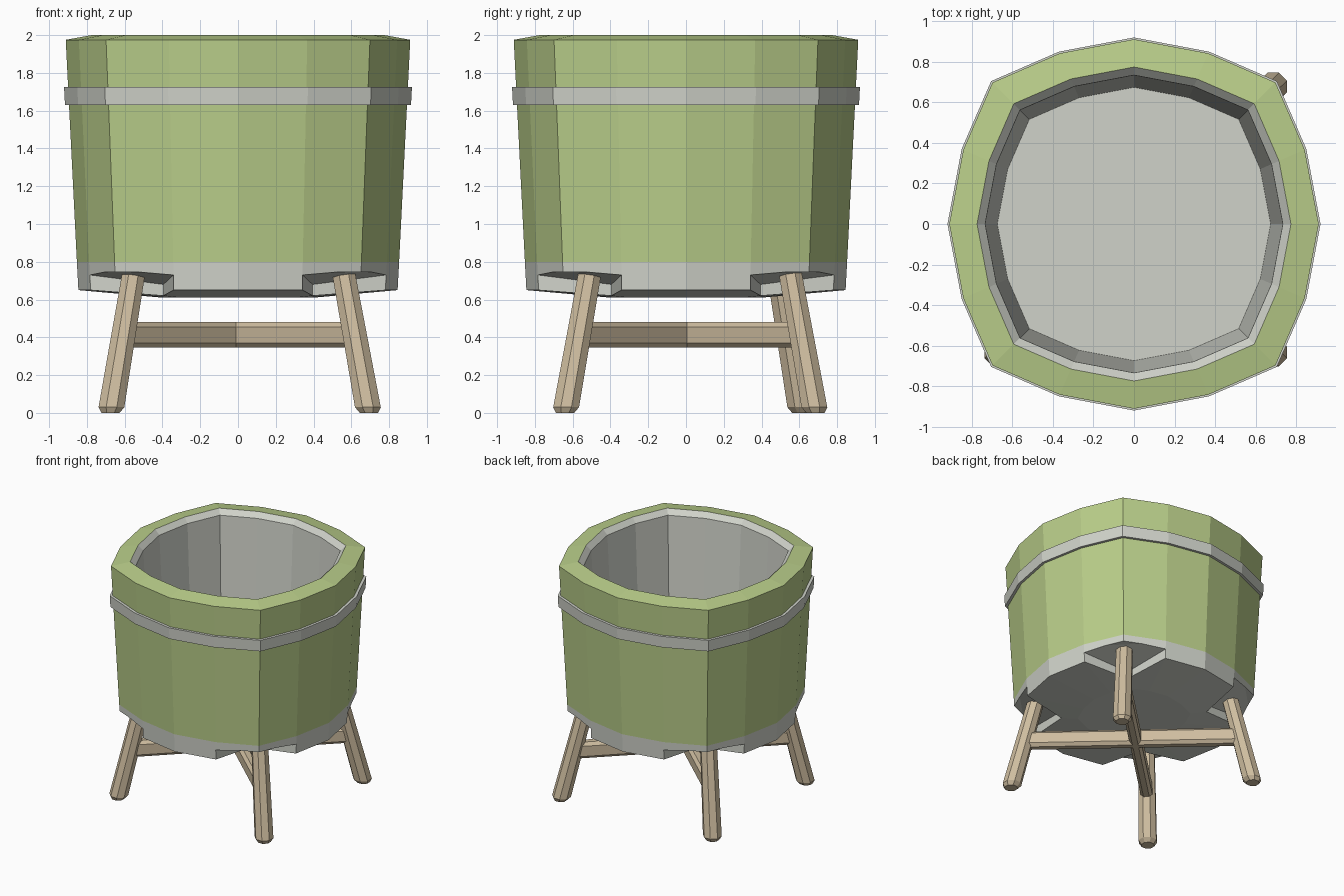
import bpy, bmesh, math
from mathutils import Vector

if "Cube" in bpy.data.objects:
    bpy.data.objects.remove(bpy.data.objects["Cube"])


def material(name, rgb):
    m = bpy.data.materials.new(name)
    m.diffuse_color = (*rgb, 1)
    m.use_nodes = True
    m.node_tree.nodes["Principled BSDF"].inputs["Base Color"].default_value = m.diffuse_color
    return m


GREY = material("pale grey", (0.63, 0.65, 0.59))
GREEN = material("leaf green", (0.49, 0.62, 0.255))
WOOD = material("light wood", (0.62, 0.51, 0.35))


def finish(name, bm, mats):
    bmesh.ops.recalc_face_normals(bm, faces=bm.faces)
    me = bpy.data.meshes.new(name)
    bm.to_mesh(me)
    bm.free()
    for m in mats:
        me.materials.append(m)
    ob = bpy.data.objects.new(name, me)
    bpy.context.collection.objects.link(ob)
    return ob


def loft(name, rings, mats, seg_mat=None, closed=False):
    """Join rings of points with quads; cap the ends unless closed."""
    bm = bmesh.new()
    vs = [[bm.verts.new(p) for p in ring] for ring in rings]
    n = len(vs[0])
    for k in range(len(vs) if closed else len(vs) - 1):
        a, b = vs[k], vs[(k + 1) % len(vs)]
        for i in range(n):
            j = (i + 1) % n
            f = bm.faces.new((a[i], a[j], b[j], b[i]))
            f.material_index = seg_mat[k] if seg_mat else 0
    if not closed:
        bm.faces.new(vs[0])
        bm.faces.new(vs[-1])
    return finish(name, bm, mats)


# Rounded-square outline with 16 corners
outline = []
for q in range(4):
    c, s = round(math.cos(q * math.pi / 2)), round(math.sin(q * math.pi / 2))
    for x, y in ((1, 0), (0.924, 0.402), (0.766, 0.766), (0.402, 0.924)):
        outline.append((x * c - y * s, x * s + y * c))


def ring(r, z):
    return [(x * r, y * r, z) for x, y in outline]


# Tub: grey base, green wall and rim, grey inside
tub = loft("tub", [ring(*p) for p in (
    (0.40, 0.61), (0.845, 0.65), (0.853, 0.80), (0.912, 1.975),
    (0.775, 2.0), (0.735, 1.96), (0.675, 0.78))],
    [GREY, GREEN], [0, 0, 1, 1, 0, 0])

# Notches in the base for the legs
for sx in (-1, 1):
    for sy in (-1, 1):
        bm = bmesh.new()
        for x, y, z in ((0.395, 0.395, 0.68), (0.325, 0.9, 0.745),
                        (0.9, 0.325, 0.745), (0.95, 0.95, 0.745)):
            bm.verts.new((sx * x, sy * y, z))
            bm.verts.new((sx * x, sy * y, 0.5))
        bmesh.ops.convex_hull(bm, input=bm.verts)
        cutter = finish("notch_cutter", bm, [GREY, GREEN])
        cutter.hide_render = True
        mod = tub.modifiers.new("notch", 'BOOLEAN')
        mod.operation = 'DIFFERENCE'
        mod.solver = 'EXACT'
        mod.object = cutter
        bpy.context.view_layer.objects.active = tub
        bpy.ops.object.modifier_apply(modifier=mod.name)
        bpy.data.objects.remove(cutter)

# Metal hoop
loft("hoop", [ring(*p) for p in (
    (0.88, 1.63), (0.916, 1.63), (0.921, 1.725), (0.88, 1.725))],
    [GREY], closed=True)

# Splayed legs: bottom centre, and top centre at z = 0.735
legs = {
    "front_left_leg": ((-0.675, -0.64), (-0.553, -0.51)),
    "front_right_leg": ((0.693, -0.64), (0.56, -0.51)),
    "back_right_leg": ((0.693, 0.685), (0.56, 0.553)),
    "back_left_leg": ((-0.675, 0.61), (-0.553, 0.49)),
}


def on_leg(name, z):
    b, t = (Vector((*p, 0)) for p in legs[name])
    return b.lerp(t, z / 0.735) + Vector((0, 0, z))


for name in legs:
    rings = []
    for z, r in ((0, 0.052), (0.03, 0.074), (0.755, 0.066)):
        c = on_leg(name, z)
        rings.append([c + Vector((r * math.cos(a), r * math.sin(a), 0))
                      for a in (math.pi * (i + 0.5) / 4 for i in range(8))])
    loft(name, rings, [WOOD])

# Crossed stretchers with chamfered section
section = [(0.045, -0.043), (0.045, 0.043), (0.022, 0.068), (-0.022, 0.068),
           (-0.045, 0.043), (-0.045, -0.043), (-0.022, -0.068), (0.022, -0.068)]
for name, a, b in (("stretcher_a", "front_left_leg", "back_right_leg"),
                   ("stretcher_b", "front_right_leg", "back_left_leg")):
    p, q = on_leg(a, 0.413), on_leg(b, 0.413)
    side = (q - p).cross(Vector((0, 0, 1))).normalized()
    loft(name, [[c + side * u + Vector((0, 0, v)) for u, v in section]
                for c in (p, q)], [WOOD])
